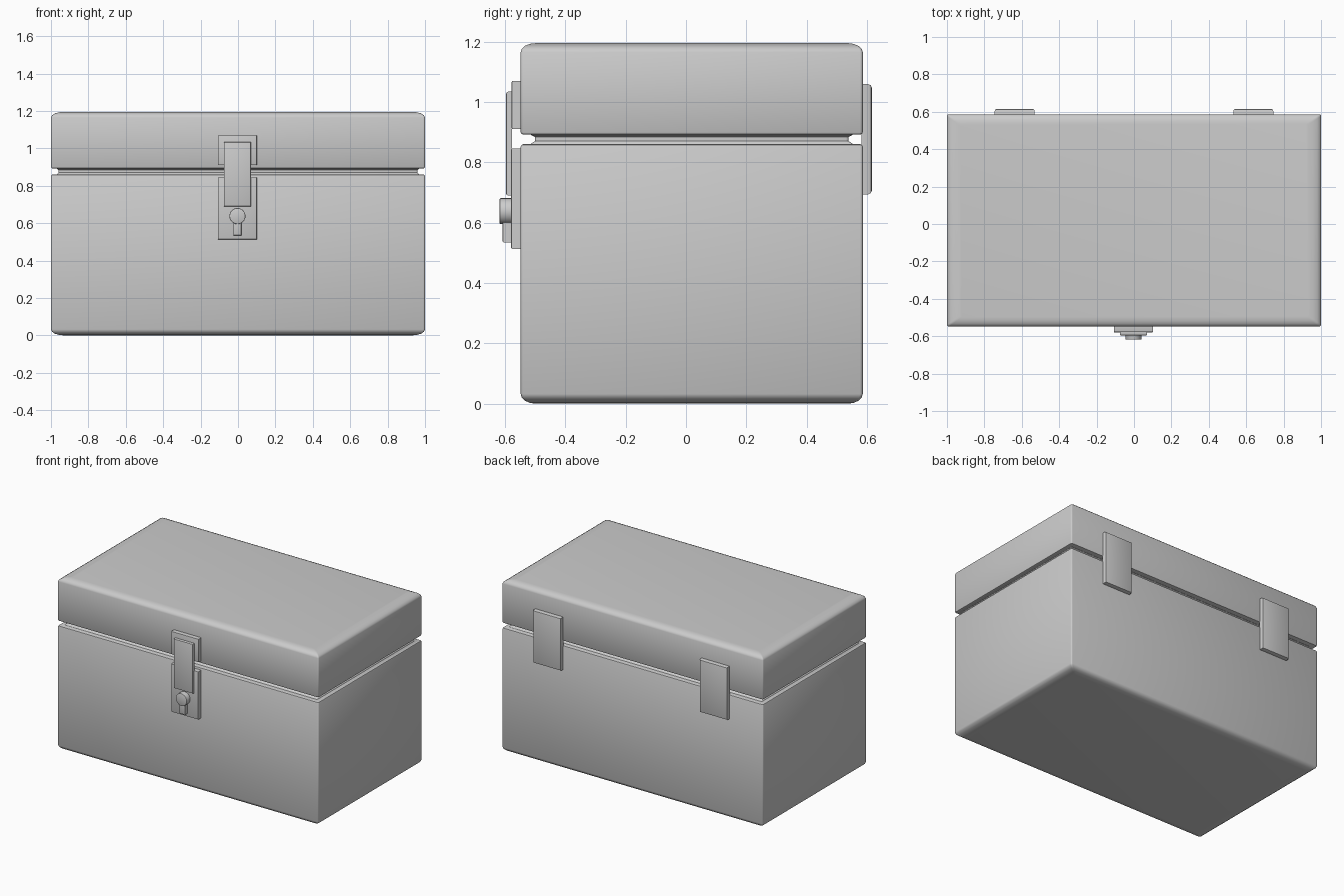
import bpy, bmesh, math
from mathutils import Matrix

if "Cube" in bpy.data.objects:
    bpy.data.objects.remove(bpy.data.objects["Cube"])

HX, Y0, Y1 = 1.0, -0.548, 0.586
CY, HY = (Y0 + Y1) / 2, (Y1 - Y0) / 2
LX = -0.003   # latch centre line


def finish(name, bm, smooth=True):
    bmesh.ops.recalc_face_normals(bm, faces=bm.faces[:])
    mesh = bpy.data.meshes.new(name)
    bm.to_mesh(mesh)
    bm.free()
    ob = bpy.data.objects.new(name, mesh)
    bpy.context.collection.objects.link(ob)
    if smooth:
        bpy.ops.object.select_all(action='DESELECT')
        ob.select_set(True)
        bpy.context.view_layer.objects.active = ob
        bpy.ops.object.shade_smooth_by_angle(angle=math.radians(35))
    return ob


def shell(name, levels, r=0.009, seg=3):
    """Stack rounded rectangles; each level is (inset x, inset y, z)."""
    bm = bmesh.new()
    rings = []
    for ix, iy, z in levels:
        ring = []
        for k, (sx, sy) in enumerate([(1, 1), (-1, 1), (-1, -1), (1, -1)]):
            for i in range(seg + 1):
                a = math.pi / 2 * (k + i / seg)
                ring.append(bm.verts.new((sx * (HX - ix - r) + r * math.cos(a),
                                          CY + sy * (HY - iy - r) + r * math.sin(a), z)))
        rings.append(ring)
    n = len(rings[0])
    for a, b in zip(rings, rings[1:]):
        for i in range(n):
            j = (i + 1) % n
            bm.faces.new((a[i], a[j], b[j], b[i]))
    bm.faces.new(rings[0])
    bm.faces.new(rings[-1])
    return finish(name, bm)


def arc(dx, dy, dz, edge, steps=4):
    """Rounded edge running from the side wall to the flat end at z = edge + dz."""
    angles = [math.pi / 2 * i / steps for i in range(steps + 1)]
    return [(dx * (1 - math.cos(a)), dy * (1 - math.cos(a)), edge + dz * math.sin(a)) for a in angles]


def plate(name, x, y, z, bevel, out):
    """Plate with its outward face (direction out on y) bevelled."""
    bm = bmesh.new()
    size = [b - a for a, b in (x, y, z)]
    mid = [(a + b) / 2 for a, b in (x, y, z)]
    bmesh.ops.create_cube(bm, size=1, matrix=Matrix.Translation(mid) @ Matrix.Diagonal((*size, 1)))
    edges = [e for e in bm.edges if all((v.co.y - mid[1]) * out > 0 for v in e.verts)]
    bmesh.ops.bevel(bm, geom=edges, offset=bevel, segments=2, profile=0.5, affect='EDGES')
    return finish(name, bm)


# box body and lid, with a recessed lip between them
shell("box_body", arc(0.07, 0.05, -0.032, 0.032)[::-1] + arc(0.008, 0.008, 0.008, 0.852, 2))
shell("lid", arc(0.008, 0.008, -0.008, 0.9, 2)[::-1] + arc(0.07, 0.05, 0.03, 1.165))
shell("recessed_lip", [(0.03, 0.03, 0.855), (0.032, 0.034, 0.862), (0.04, 0.047, 0.87),
                       (0.04, 0.047, 0.884), (0.032, 0.034, 0.891), (0.03, 0.03, 0.9)])

# back hinges
for side, x in (("left", -0.638), ("right", 0.638)):
    plate("hinge_" + side, (x - 0.107, x + 0.107), (Y1 - 0.005, 0.616), (0.694, 1.059), 0.012, 1)

# front latch
plate("latch_upper_plate", (LX - 0.104, LX + 0.104), (-0.578, Y0 + 0.005), (0.91, 1.07), 0.004, -1)
plate("latch_lower_plate", (LX - 0.104, LX + 0.104), (-0.58, Y0 + 0.005), (0.513, 0.845), 0.004, -1)
plate("latch_strap", (LX - 0.073, LX + 0.073), (-0.597, -0.576), (0.69, 1.034), 0.008, -1)

# lock knob and key slot
bm = bmesh.new()
bmesh.ops.create_cone(bm, cap_ends=True, segments=24, radius1=0.043, radius2=0.043, depth=0.042,
                      matrix=Matrix.Translation((LX, -0.597, 0.638)) @ Matrix.Rotation(math.pi / 2, 4, 'X'))
rim = [e for e in bm.edges if all(v.co.y < -0.6 for v in e.verts)]
bmesh.ops.bevel(bm, geom=rim, offset=0.004, segments=2, profile=0.5, affect='EDGES')
finish("lock_knob", bm)
plate("key_slot", (LX - 0.021, LX + 0.021), (-0.608, -0.576), (0.535, 0.63), 0.003, -1)
